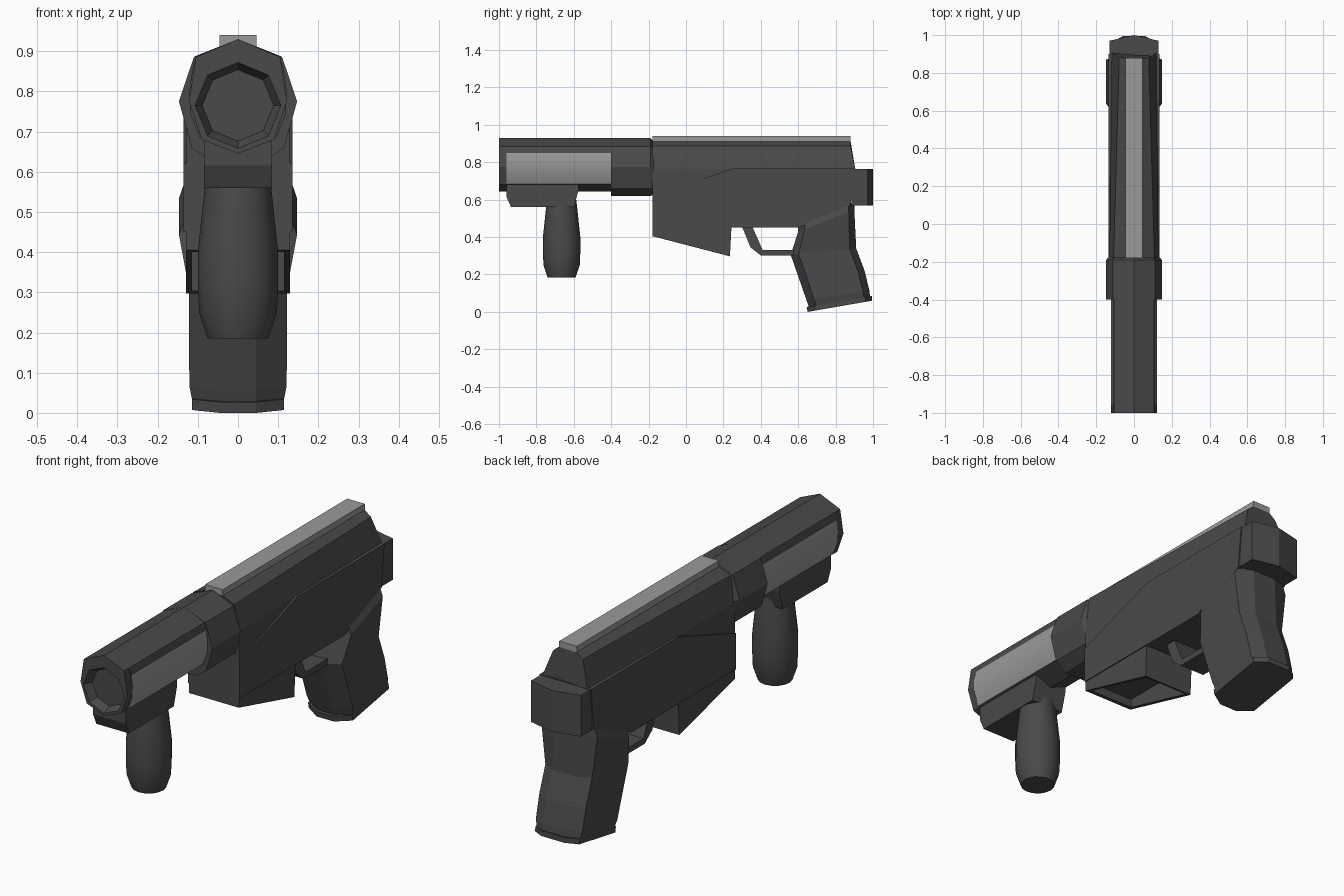
import bpy, bmesh, math

if "Cube" in bpy.data.objects:
    bpy.data.objects.remove(bpy.data.objects["Cube"])


def material(name, v):
    m = bpy.data.materials.new(name)
    m.diffuse_color = (v, v, v, 1)
    m.use_nodes = True
    m.node_tree.nodes["Principled BSDF"].inputs["Base Color"].default_value = m.diffuse_color
    return m


DARK = material("dark grey", 0.068)
LIGHT = material("light grey", 0.32)


def loft(name, rings, mat=DARK, smooth=None):
    """Skin a list of equally sized point rings and cap both ends."""
    bm = bmesh.new()
    vs = [[bm.verts.new(p) for p in r] for r in rings]
    n = len(rings[0])
    for a, b in zip(vs, vs[1:]):
        for i in range(n):
            j = (i + 1) % n
            bm.faces.new((a[i], a[j], b[j], b[i]))
    bm.faces.new(vs[0])
    bm.faces.new(vs[-1])
    bmesh.ops.recalc_face_normals(bm, faces=bm.faces)
    me = bpy.data.meshes.new(name)
    bm.to_mesh(me)
    bm.free()
    me.materials.append(mat)
    ob = bpy.data.objects.new(name, me)
    bpy.context.collection.objects.link(ob)
    if smooth:
        bpy.ops.object.select_all(action='DESELECT')
        ob.select_set(True)
        bpy.context.view_layer.objects.active = ob
        bpy.ops.object.shade_smooth_by_angle(angle=math.radians(smooth))
    return ob


def section(half, y):
    """Mirror a right-half (x, z) section, top to bottom, into a ring at y."""
    left = [(-x, z) for x, z in reversed(half) if x > 0]
    return [(x, y, z) for x, z in half + left]


def side_prism(name, profile, w, mat=DARK):
    """Extrude a (y, z) side profile across the width."""
    return loft(name, [[(x, y, z) for y, z in profile] for x in (-w, w)], mat)


def octagon(r, y, cz=0.765):
    return [(r * math.sin(i * math.pi / 4), y, cz + r * math.cos(i * math.pi / 4))
            for i in range(8)]


# Muzzle with tapered recess
muzzle = [(0, 0.93), (0.105, 0.885), (0.122, 0.775), (0.09, 0.68), (0, 0.645)]
loft("muzzle", [section(muzzle, -0.96), section(muzzle, -1.0),
                octagon(0.107, -1.0), octagon(0.08, -0.94)])

# Barrel shroud with light cheeks
shroud = [(0, 0.93), (0.105, 0.885), (0.114, 0.85), (0.121, 0.80),
          (0.119, 0.745), (0.095, 0.685), (0, 0.645)]
barrel = loft("barrel_shroud", [section(shroud, -0.96), section(shroud, -0.40)], smooth=25)
barrel.data.materials.append(LIGHT)
for p in barrel.data.polygons:
    if abs(p.normal.y) < 0.5 and 0.70 < p.center.z < 0.85:
        p.material_index = 1

# Collar joining shroud and receiver
collar = [(0, 0.93), (0.11, 0.885), (0.147, 0.775), (0.115, 0.66), (0.06, 0.62)]
loft("collar", [section(collar, -0.40), section(collar, -0.19),
                section([(0, 0.905), (0.10, 0.87), (0.13, 0.775), (0.11, 0.66), (0.06, 0.63)],
                        -0.17)])

# Foregrip mount and turned handle
side_prism("foregrip_mount", [(-0.96, 0.70), (-0.96, 0.615), (-0.935, 0.56),
                              (-0.60, 0.56), (-0.575, 0.65), (-0.575, 0.70)], 0.085)
handle = [(0.185, 0.075), (0.25, 0.097), (0.32, 0.10), (0.40, 0.10),
          (0.55, 0.084), (0.60, 0.078)]
loft("foregrip_handle",
     [[(r * math.cos(i * math.pi / 8), -0.665 + r * math.sin(i * math.pi / 8), z)
       for i in range(16)] for z, r in handle], smooth=40)

# Receiver, upper half with faceted roof
front = [(0.045, 0.912), (0.108, 0.887), (0.130, 0.765), (0.130, 0.60)]
rear = [(0.045, 0.912), (0.078, 0.887), (0.118, 0.765), (0.118, 0.60)]
back_ring = [(x, 0.88 if z > 0.8 else 0.905, z) for x, _, z in section(rear, 0)]
loft("receiver_upper", [section(front, -0.18), back_ring])

# Receiver, lower half with stepped top line
side_prism("receiver_lower", [(-0.18, 0.62), (0.25, 0.767), (0.90, 0.767),
                              (0.88, 0.57), (0.60, 0.45), (-0.18, 0.45)], 0.135)

# Top rail
side_prism("top_rail", [(-0.18, 0.908), (-0.18, 0.94), (0.88, 0.94), (0.88, 0.908)],
           0.046, LIGHT)

# Rear block with pointed back
plan = [(-0.13, 0.885), (0.13, 0.885), (0.13, 0.97), (0, 1.0), (-0.13, 0.97)]
loft("rear_block", [[(x, y, z) for x, y in plan] for z in (0.57, 0.765)])


# Magazine well, hollow underneath
def well(w, y0, y1, z0, z1):
    return [(-w, y0, z0), (w, y0, z0), (w, y1, z1), (-w, y1, z1)]


loft("magazine_well", [well(0.13, -0.18, 0.243, 0.455, 0.455),
                       well(0.13, -0.18, 0.235, 0.405, 0.297),
                       well(0.114, -0.155, 0.218, 0.40, 0.303),
                       well(0.114, -0.155, 0.22, 0.44, 0.44)])

# Trigger guard
side_prism("trigger_guard", [(0.30, 0.455), (0.355, 0.455), (0.41, 0.33), (0.60, 0.33),
                             (0.60, 0.302), (0.40, 0.302), (0.345, 0.345)], 0.065)


# Rear grip: slanted octagonal rings
def grip_ring(yf, zf, yb, zb, w):
    half = [(0.045, 0), (w, 0.12), (w, 0.90), (0.06, 1)]
    pts = half + [(-x, t) for x, t in reversed(half)]
    return [(x, yf + (yb - yf) * t, zf + (zb - zf) * t) for x, t in pts]


loft("rear_grip", [grip_ring(*a) for a in (
    (0.60, 0.465, 0.90, 0.59, 0.132), (0.60, 0.43, 0.90, 0.545, 0.147),
    (0.56, 0.305, 0.91, 0.34, 0.122), (0.60, 0.19, 0.955, 0.22, 0.122),
    (0.645, 0.06, 0.98, 0.115, 0.121), (0.66, 0.02, 0.985, 0.075, 0.113))])
loft("grip_base", [grip_ring(0.645, 0.027, 0.995, 0.085, 0.115),
                   grip_ring(0.65, 0.0, 0.995, 0.06, 0.115)])
